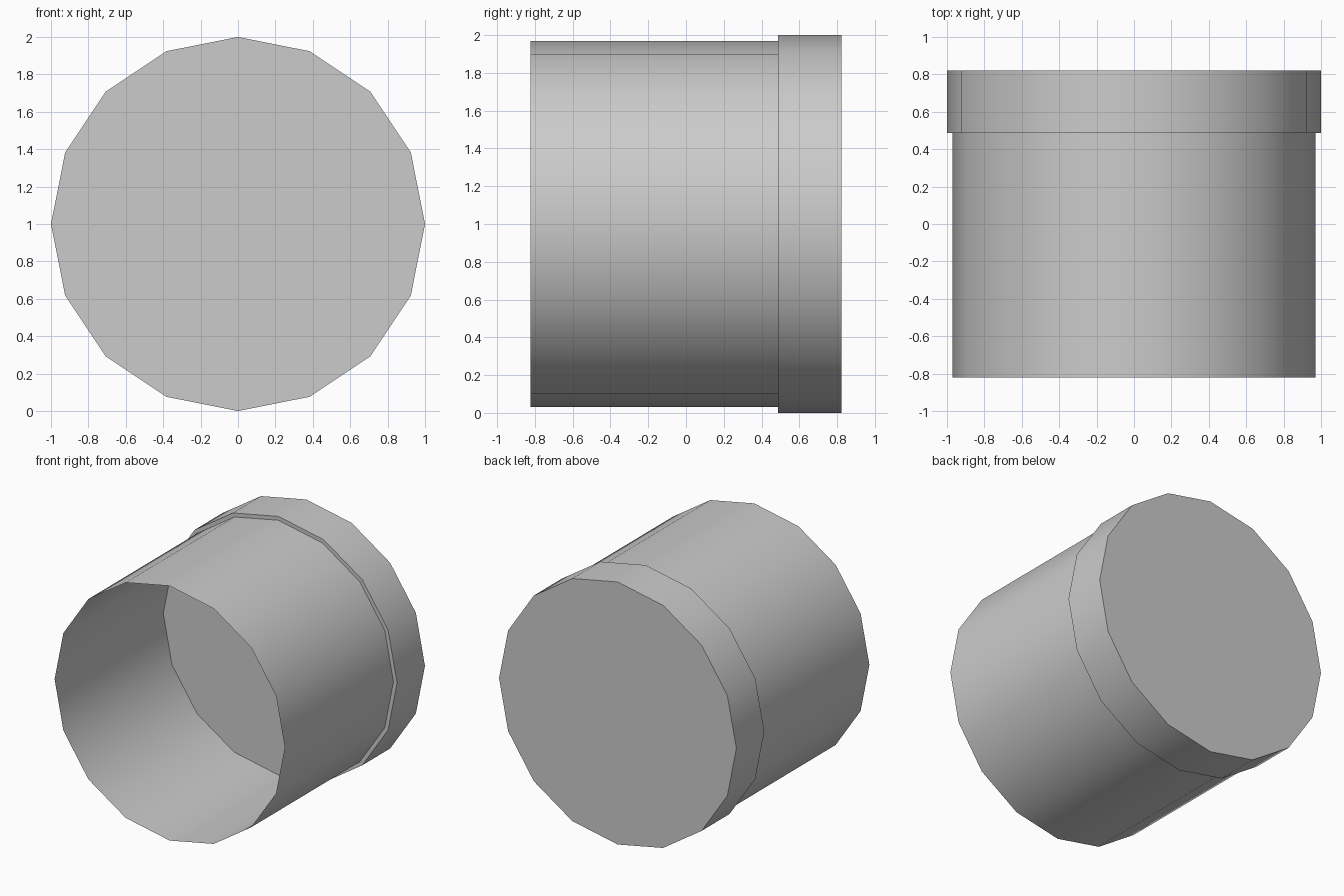
import bpy
import math

if "Cube" in bpy.data.objects:
    bpy.data.objects.remove(bpy.data.objects["Cube"])

SIDES = 16
FRONT, JOINT, BACK = -0.822, 0.486, 0.822


def drum(name, radius, y0, y1, fill):
    """16-sided cylinder lying along y, smooth round the side, sharp at the rims."""
    bpy.ops.mesh.primitive_cylinder_add(
        vertices=SIDES, radius=radius, depth=y1 - y0, end_fill_type=fill,
        location=(0, (y0 + y1) / 2, 1), rotation=(math.pi / 2, 0, 0))
    obj = bpy.context.object
    obj.name = name
    bpy.ops.object.transform_apply(location=True, rotation=True, scale=True)
    bpy.ops.object.shade_smooth_by_angle(angle=math.radians(40))
    return obj


# Thin-walled body, open at the front
drum("body_tube", 0.97, FRONT, JOINT, 'NOTHING')

# Closed, slightly wider lid at the back; its inner face is the tube's floor
drum("lid", 1.0, JOINT, BACK, 'NGON')
